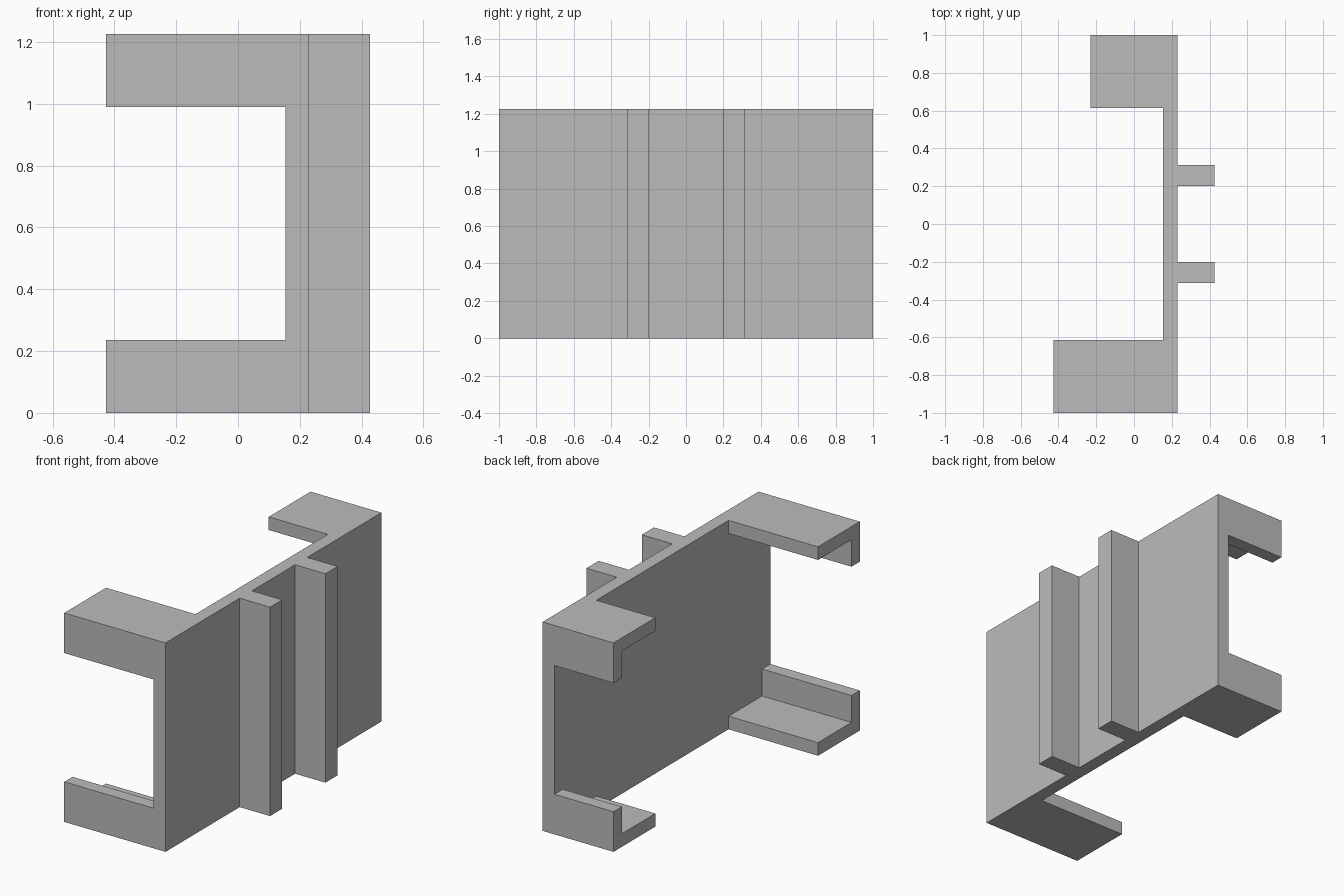
import bpy
import bmesh
from mathutils import Vector

cube = bpy.data.objects.get("Cube")
if cube:
    bpy.data.objects.remove(cube, do_unlink=True)

HEIGHT = 1.225
WALL = 0.077                      # thickness of wall, plates and lips
BACK, INNER = 0.23, 0.153         # outer and inner faces of the wall
LIP = 0.235                       # height of the bracket lips

grey = bpy.data.materials.new("plain_grey")
grey.use_nodes = True
grey.diffuse_color = (0.5, 0.5, 0.5, 1)
grey.node_tree.nodes["Principled BSDF"].inputs["Base Color"].default_value = (0.5, 0.5, 0.5, 1)


def extrude(name, points, direction):
    """Solid made from a closed planar outline pushed along a direction."""
    bm = bmesh.new()
    face = bm.faces.new([bm.verts.new(p) for p in points])
    moved = bmesh.ops.extrude_face_region(bm, geom=[face])["geom"]
    verts = [v for v in moved if isinstance(v, bmesh.types.BMVert)]
    bmesh.ops.translate(bm, vec=Vector(direction), verts=verts)
    bmesh.ops.recalc_face_normals(bm, faces=bm.faces)
    mesh = bpy.data.meshes.new(name)
    bm.to_mesh(mesh)
    bm.free()
    mesh.materials.append(grey)
    obj = bpy.data.objects.new(name, mesh)
    bpy.context.collection.objects.link(obj)
    return obj


# Plan outline: wall, two rear ribs, long front and short back bracket
ribs = []
for y in (-0.313, 0.2):
    ribs += [(BACK, y), (0.427, y), (0.427, y + 0.113), (BACK, y + 0.113)]
plan = [(-0.427, -1), (BACK, -1)] + ribs + [
    (BACK, 1), (-0.23, 1), (-0.23, 0.613), (INNER, 0.613),
    (INNER, -0.613), (-0.427, -0.613)]
holder = extrude("wall_bracket", [(x, y, 0) for x, y in plan], (0, 0, HEIGHT))

# Cross-shaped cutter leaves plates and outer lips at top and bottom
side, out = 1 - WALL, 1.2
half = [(side, WALL), (side, LIP), (out, LIP),
        (out, HEIGHT - LIP), (side, HEIGHT - LIP), (side, HEIGHT - WALL)]
cross = half + [(-y, z) for y, z in reversed(half)]
cutter = extrude("opening_cutter", [(-0.6, y, z) for y, z in cross], (0.6 + INNER, 0, 0))
cutter.hide_render = True
cutter.hide_set(True)

cut = holder.modifiers.new("opening", "BOOLEAN")
cut.operation = "DIFFERENCE"
cut.solver = "EXACT"
cut.object = cutter

# Bake the cut and drop the helper
bpy.context.view_layer.objects.active = holder
holder.select_set(True)
bpy.ops.object.modifier_apply(modifier=cut.name)
bpy.data.objects.remove(cutter, do_unlink=True)
